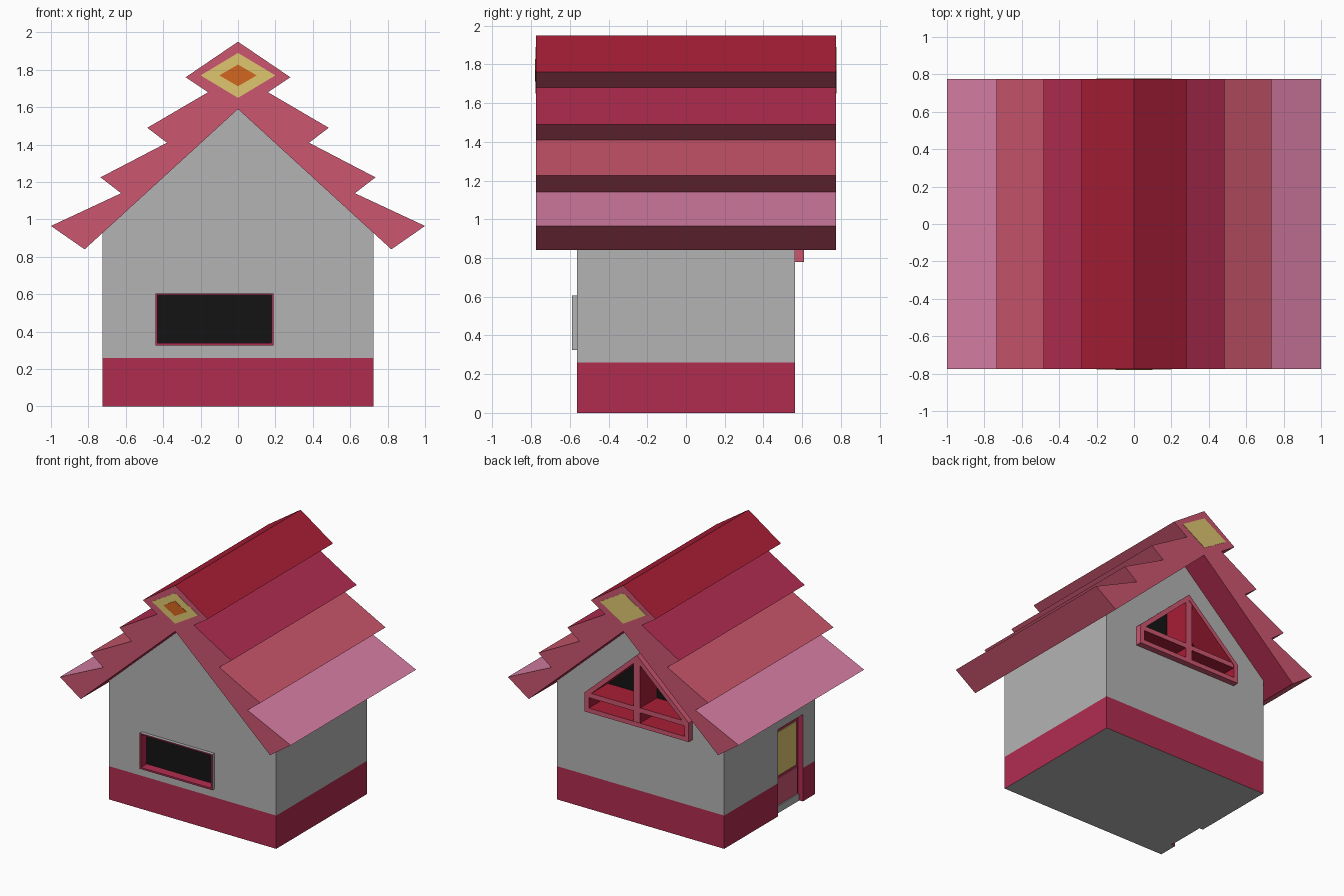
import bpy, bmesh
from mathutils import Vector

if "Cube" in bpy.data.objects:
    bpy.data.objects.remove(bpy.data.objects["Cube"])


def mat(name, hexcode):
    m = bpy.data.materials.new(name)
    rgb = [int(hexcode[i:i + 2], 16) / 255 for i in (0, 2, 4)]
    m.diffuse_color = [((c + 0.055) / 1.055) ** 2.4 if c > 0.04 else c / 12.92 for c in rgb] + [1]
    m.use_nodes = True
    m.node_tree.nodes["Principled BSDF"].inputs["Base Color"].default_value = m.diffuse_color
    return m


GREY = mat("grey", "B4B4B4")
CRIMSON = mat("crimson", "B02C50")
RED = mat("red", "A81E36")
ROSE = mat("rose", "CC566F")
CORAL = mat("coral", "C6546A")
PINK = mat("pink", "D57DA2")
YELLOW = mat("yellow", "E0C670")
ORANGE = mat("orange", "D4661F")
BLACK = mat("black", "141414")


def finish(name, bm, mats, pick=None):
    bmesh.ops.recalc_face_normals(bm, faces=bm.faces)
    bm.normal_update()
    if pick:
        for f in bm.faces:
            f.material_index = pick(f.calc_center_median(), f.normal)
    me = bpy.data.meshes.new(name)
    bm.to_mesh(me)
    bm.free()
    for m in mats:
        me.materials.append(m)
    ob = bpy.data.objects.new(name, me)
    bpy.context.collection.objects.link(ob)
    return ob


def prism(name, pts, y0, y1, mats, pick=None, split_z=None):
    """Extrude an x-z outline from y0 to y1."""
    bm = bmesh.new()
    a, b = [[bm.verts.new((x, y, z)) for x, z in pts] for y in (y0, y1)]
    bm.faces.new(a)
    bm.faces.new(b)
    for i in range(len(pts)):
        j = (i + 1) % len(pts)
        bm.faces.new((a[i], a[j], b[j], b[i]))
    if split_z:
        bmesh.ops.bisect_plane(bm, geom=bm.verts[:] + bm.edges[:] + bm.faces[:],
                               plane_co=(0, 0, split_z), plane_no=(0, 0, 1))
    return finish(name, bm, mats, pick)


def box(name, x0, x1, y0, y1, z0, z1, mats, pick=None):
    return prism(name, rect(x0, x1, z0, z1), y0, y1, mats, pick)


def rect(x0, x1, z0, z1):
    return [(x0, z0), (x1, z0), (x1, z1), (x0, z1)]


def frame(name, outer, inner, y0, y1, mats, pick=None):
    """Ring between two outlines, extruded from y0 to y1."""
    bm = bmesh.new()
    loops = [[bm.verts.new((x, y, z)) for x, z in pts]
             for pts, y in ((outer, y0), (outer, y1), (inner, y1), (inner, y0))]
    n = len(outer)
    for k in range(4):
        p, q = loops[k], loops[(k + 1) % 4]
        for i in range(n):
            j = (i + 1) % n
            bm.faces.new((p[i], p[j], q[j], q[i]))
    return finish(name, bm, mats, pick)


def mirrored(half):
    """Half outline on +x (first and last points on x = 0) made whole."""
    return half + [(-x, z) for x, z in reversed(half) if x > 0]


# walls with a crimson base band
walls = prism("walls", mirrored([(0, 0), (0.725, 0), (0.725, 0.927), (0, 1.59)]),
              -0.5625, 0.5625, [GREY, CRIMSON],
              lambda c, n: int(c.z < 0.26 and n.z > -0.5), split_z=0.26)

# openings cut into the walls
front_out = rect(-0.44, 0.19, 0.325, 0.605)
front_in = rect(-0.43, 0.18, 0.338, 0.595)
back_out = mirrored([(0, 0.78), (0.45, 0.78), (0.45, 0.93), (0, 1.34)])
back_in = mirrored([(0, 0.815), (0.415, 0.815), (0.415, 0.915), (0, 1.293)])
slots = [GREY, CRIMSON]
cutters = [
    prism("front_window_cutter", front_out, -0.7, -0.50, slots),
    prism("back_window_cutter", back_out, 0.38, 0.7, slots),
    box("door_cutter", -0.8, -0.685, -0.41, -0.105, -0.1, 0.68, slots, lambda c, n: 1),
]
for c in cutters:
    c.hide_render = True
    c.hide_viewport = True
    m = walls.modifiers.new(c.name, 'BOOLEAN')
    m.operation = 'DIFFERENCE'
    m.solver = 'EXACT'
    m.object = c

# stepped roof, one colour per course
edge = [(0, 1.59), (0.82, 0.84), (1.0, 0.965), (0.625, 1.14), (0.735, 1.225),
        (0.38, 1.41), (0.485, 1.49), (0.16, 1.68), (0.28, 1.76), (0, 1.95)]


def roof_colour(c, n):
    if abs(n.y) > 0.5:
        return 0
    if n.z > 0.1:
        return 1 + sum(c.z > z for z in (1.14, 1.41, 1.68))
    return 5 if n.z < -0.7 and abs(c.x) < 0.5 and c.z < 1.3 and abs(c.x) > 0.4 and abs(c.z - 1.215) < 0.02 else 0


prism("roof", mirrored(edge), -0.775, 0.775,
      [ROSE, PINK, CORAL, CRIMSON, RED, CRIMSON], roof_colour)


# diamond ornaments on the gable ends
def diamond(name, w, h, y0, y1, m):
    prism(name, [(0, 1.77 - h), (w, 1.77), (0, 1.77 + h), (-w, 1.77)], y0, y1, [m])


diamond("front_diamond", 0.2, 0.12, -0.778, -0.77, YELLOW)
diamond("front_diamond_centre", 0.1, 0.058, -0.781, -0.77, ORANGE)
diamond("back_diamond", 0.2, 0.12, 0.77, 0.778, YELLOW)

# front window: grey outside, crimson rim and reveal, black pane
mid = Vector((-0.125, 0, 0.465))
frame("front_window_frame", front_out, front_in, -0.588, -0.50, slots,
      lambda c, n: int(abs(n.y) > 0.5 or n.dot(Vector((mid.x - c.x, 0, mid.z - c.z))) > 0))
prism("front_window_pane", front_in, -0.515, -0.50, [BLACK])

# back window: rose frame with deep red reveals and crossed bars
frame("back_window_frame", back_out, back_in, 0.38, 0.61, [ROSE, RED],
      lambda c, n: int(n.dot(Vector((-c.x, 0, 0.95 - c.z))) > 0.01 and abs(n.y) < 0.5))
deep = lambda c, n: int(abs(n.y) < 0.5)
box("back_window_upright", -0.028, 0.028, 0.385, 0.607, 0.80, 1.31, [ROSE, RED], deep)
box("back_window_crossbar", -0.42, 0.42, 0.385, 0.606, 0.895, 0.933, [ROSE, RED], deep)
prism("back_window_pane", back_in, 0.38, 0.40, [BLACK])

# recessed door on the left side
box("door_panel", -0.692, -0.68, -0.39, -0.125, 0.06, 0.27, [ROSE])
box("door_glass", -0.692, -0.68, -0.38, -0.135, 0.29, 0.63, [YELLOW])
box("door_sill", -0.695, -0.68, -0.405, -0.11, 0.0, 0.055, [GREY])
